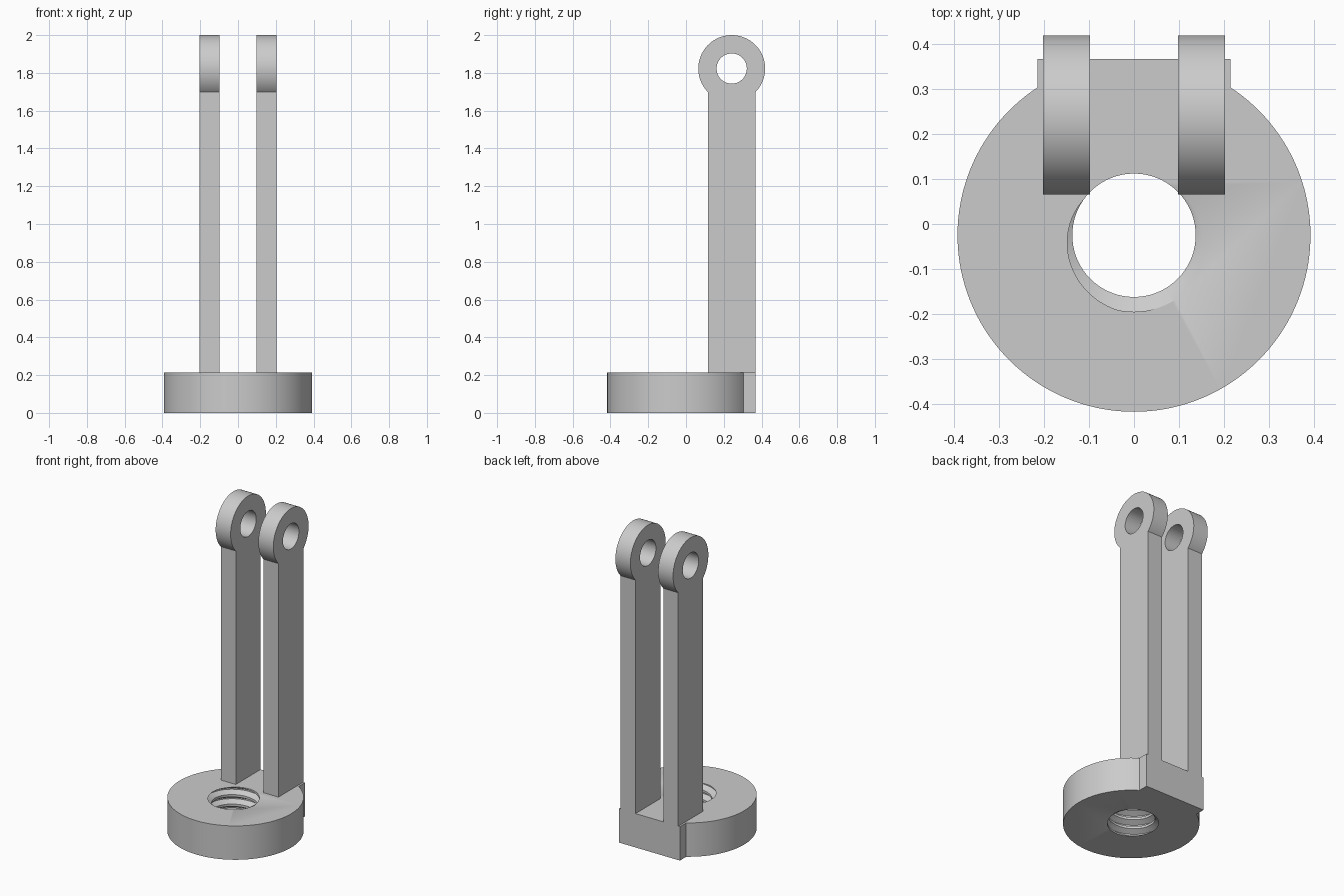
import bpy, bmesh, math
from math import sin, cos, pi, tau
from mathutils import Vector

cube = bpy.data.objects.get("Cube")
if cube:
    bpy.data.objects.remove(cube, do_unlink=True)

GREY = (0.6, 0.6, 0.6, 1)
grey = bpy.data.materials.new("plain grey")
grey.use_nodes = True
grey.diffuse_color = GREY
grey.node_tree.nodes["Principled BSDF"].inputs["Base Color"].default_value = GREY

BASE_Y, BASE_R, BASE_H = -0.025, 0.392, 0.215
BLOCK_X, BACK_Y = 0.214, 0.367
EYE = Vector((0.242, 1.823))
EYE_R, EYE_HOLE = 0.177, 0.08
ARM_HALF, ARM_X, ARM_T = 0.125, 0.15, 0.105


def finish(name, bm):
    bmesh.ops.recalc_face_normals(bm, faces=bm.faces)
    mesh = bpy.data.meshes.new(name)
    bm.to_mesh(mesh)
    bm.free()
    mesh.materials.append(grey)
    obj = bpy.data.objects.new(name, mesh)
    bpy.context.collection.objects.link(obj)
    return obj


def prism(name, outline, direction):
    """Extrude a closed outline of 3D points along a direction."""
    bm = bmesh.new()
    face = bm.faces.new([bm.verts.new(p) for p in outline])
    made = bmesh.ops.extrude_face_region(bm, geom=[face], use_keep_orig=True)
    moved = [v for v in made["geom"] if isinstance(v, bmesh.types.BMVert)]
    bmesh.ops.translate(bm, verts=moved, vec=direction)
    return finish(name, bm)


def arc(cx, cy, r, start, end, n):
    steps = [start + (end - start) * i / n for i in range(n + 1)]
    return [(cx + r * cos(a), cy + r * sin(a)) for a in steps]


def select(obj):
    bpy.ops.object.select_all(action='DESELECT')
    obj.select_set(True)
    bpy.context.view_layer.objects.active = obj


def cut(obj, cutter):
    """Subtract the cutter, drop it, and shade the result."""
    mod = obj.modifiers.new("cut", 'BOOLEAN')
    mod.operation, mod.solver, mod.object = 'DIFFERENCE', 'EXACT', cutter
    select(obj)
    bpy.ops.object.modifier_apply(modifier=mod.name)
    bpy.data.objects.remove(cutter, do_unlink=True)
    select(obj)
    bpy.ops.object.shade_smooth_by_angle(angle=math.radians(30))


def thread_cutter():
    """Solid right-handed screw whose rows follow the helix."""
    pitch, crest, root, n, turns = 0.06, 0.137, 0.17, 72, 8
    profile = [(-0.0625, root), (0.0625, root), (0.375, crest), (0.625, crest)]
    start = BASE_H - pitch * (280 / 360 + 5)
    p = len(profile)
    rows = turns * p
    bm = bmesh.new()
    grid = []
    for j in range(n):
        a = tau * j / n
        # the first column is one turn longer, to close the seam
        count = rows + (p if j == 0 else 0)
        column = []
        for i in range(count):
            offset, r = profile[i % p]
            z = start + pitch * (i // p + offset + j / n)
            column.append(bm.verts.new((r * cos(a), BASE_Y + r * sin(a), z)))
        grid.append(column)

    def vert(i, j):
        return grid[j][i] if j < n else grid[0][i + p]

    for j in range(n):
        for i in range(rows - 1):
            bm.faces.new((vert(i, j), vert(i, j + 1),
                          vert(i + 1, j + 1), vert(i + 1, j)))
    # cap each open end with a fan
    ends = (-0.3, BASE_H + 0.3)
    tips = [bm.verts.new((0, BASE_Y, z)) for z in ends]
    for e in [e for e in bm.edges if e.is_boundary]:
        mid = (e.verts[0].co.z + e.verts[1].co.z) / 2
        bm.faces.new((*e.verts, tips[mid > BASE_H / 2]))
    return finish("thread_cutter", bm)


# Round base with a square block at the back and a threaded bore
corner = math.acos(BLOCK_X / BASE_R)
ring = arc(0, BASE_Y, BASE_R, pi - corner, tau + corner, 120)
outline = ring + [(BLOCK_X, BACK_Y), (-BLOCK_X, BACK_Y)]
base = prism("threaded_base", [(x, y, 0) for x, y in outline], (0, 0, BASE_H))
cut(base, thread_cutter())

# Two upright arms ending in drilled round eyes
neck = math.acos(ARM_HALF / EYE_R)
eye = arc(EYE.x, EYE.y, EYE_R, -neck, pi + neck, 64)
foot = [(EYE.x - ARM_HALF, BASE_H), (EYE.x + ARM_HALF, BASE_H)]
hole = arc(EYE.x, EYE.y, EYE_HOLE, 0, tau, 48)[:-1]
for name, side in (("left_arm", 1), ("right_arm", -1)):
    x = side * ARM_X - ARM_T / 2
    arm = prism(name, [(x, y, z) for y, z in eye + foot], (ARM_T, 0, 0))
    drill = prism("drill", [(x - 0.05, y, z) for y, z in hole], (ARM_T + 0.1, 0, 0))
    cut(arm, drill)
